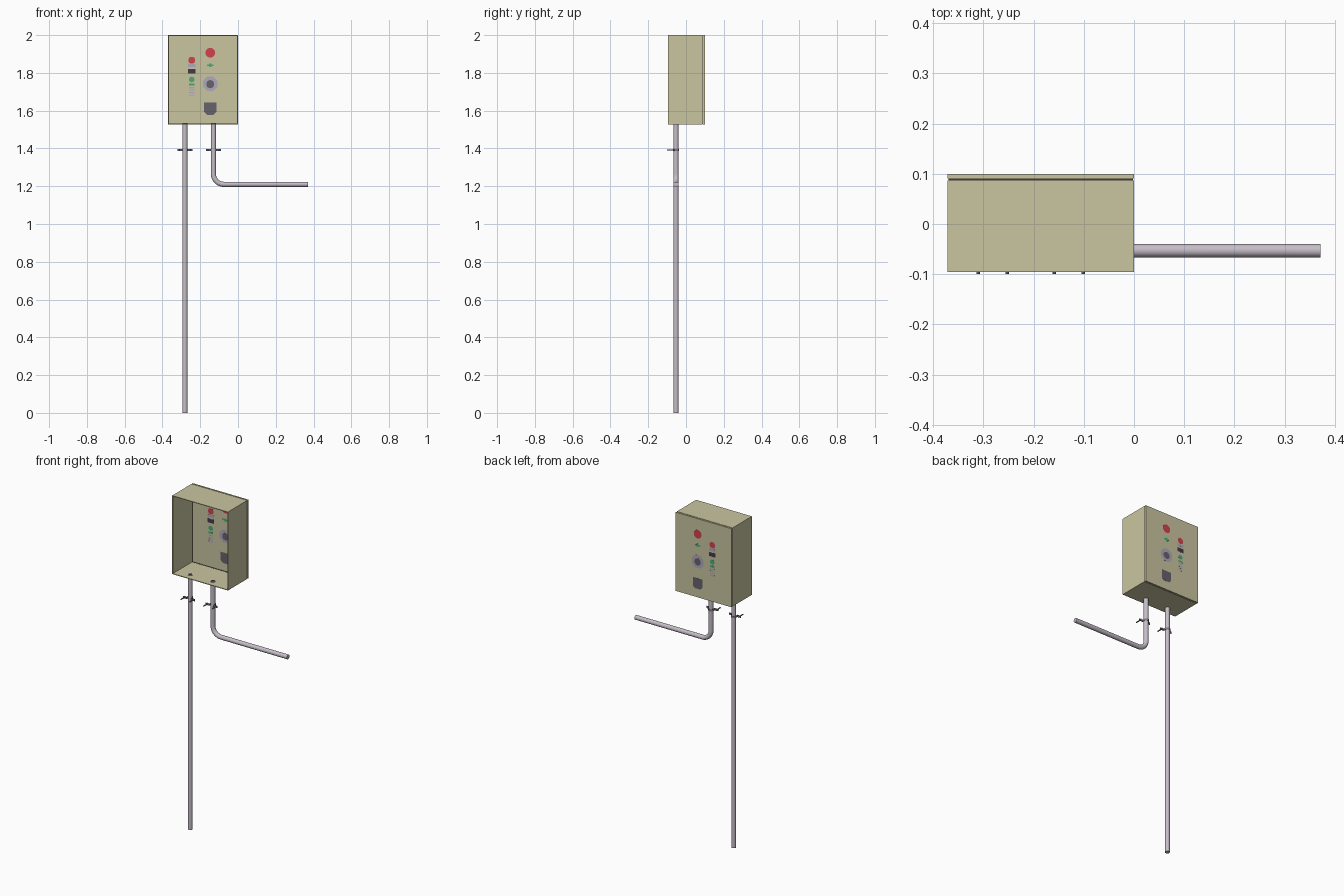
import bpy, bmesh, math
from mathutils import Vector, Matrix

if "Cube" in bpy.data.objects:
    bpy.data.objects.remove(bpy.data.objects["Cube"])


def mat(name, rgb):
    m = bpy.data.materials.new(name)
    lin = [c / 255 / 12.92 if c < 11 else ((c / 255 + 0.055) / 1.055) ** 2.4 for c in rgb]
    m.diffuse_color = (*lin, 1)
    m.use_nodes = True
    m.node_tree.nodes["Principled BSDF"].inputs["Base Color"].default_value = m.diffuse_color
    return m


KHAKI = mat("khaki paint", (202, 197, 160))
STEEL = mat("pipe steel", (198, 189, 200))
CLAMP = mat("clamp grey", (128, 122, 128))
DARK = mat("dark gasket", (62, 58, 54))
RED = mat("red button", (208, 66, 78))
GREEN = mat("green lamp", (74, 172, 118))
LIGHT = mat("light grey plate", (176, 170, 186))
SLATE = mat("slate plate", (102, 98, 108))
BLACK = mat("dark control", (66, 58, 76))


def finish(bm, name, m, smooth=False):
    bmesh.ops.recalc_face_normals(bm, faces=bm.faces)
    me = bpy.data.meshes.new(name)
    bm.to_mesh(me)
    bm.free()
    o = bpy.data.objects.new(name, me)
    bpy.context.collection.objects.link(o)
    me.materials.append(m)
    if smooth:
        shade(o)
    return o


def shade(o):
    bpy.ops.object.select_all(action='DESELECT')
    o.select_set(True)
    bpy.context.view_layer.objects.active = o
    bpy.ops.object.shade_smooth_by_angle(angle=math.radians(40))


def prism(name, pts, y0, y1, m):
    """Outline in x and z, extruded along y."""
    bm = bmesh.new()
    f = bm.faces.new([bm.verts.new((x, y0, z)) for x, z in pts])
    r = bmesh.ops.extrude_face_region(bm, geom=[f])
    bmesh.ops.translate(bm, vec=(0, y1 - y0, 0),
                        verts=[v for v in r["geom"] if isinstance(v, bmesh.types.BMVert)])
    return finish(bm, name, m)


def rect(x0, x1, z0, z1):
    return [(x0, z0), (x1, z0), (x1, z1), (x0, z1)]


def ring(cx, cz, r, n):
    return [(cx + r * math.cos(2 * math.pi * (i + .5) / n),
             cz + r * math.sin(2 * math.pi * (i + .5) / n)) for i in range(n)]


def frame(name, x0, x1, z0, z1, y0, y1, t, m):
    """Open rectangular sleeve with wall thickness t."""
    bm = bmesh.new()
    loops = []
    for y, d in ((y0, 0), (y1, 0), (y1, t), (y0, t)):
        loops.append([bm.verts.new((x, y, z)) for x, z in rect(x0 + d, x1 - d, z0 + d, z1 - d)])
    for a, b in zip(loops, loops[1:] + loops[:1]):
        for i in range(4):
            j = (i + 1) % 4
            bm.faces.new((a[i], a[j], b[j], b[i]))
    return finish(bm, name, m)


def cylinder(name, p, q, r, m, n=16):
    p, q = Vector(p), Vector(q)
    bm = bmesh.new()
    rot = (q - p).to_track_quat('Z', 'Y').to_matrix().to_4x4()
    bmesh.ops.create_cone(bm, cap_ends=True, segments=n, radius1=r, radius2=r,
                          depth=(q - p).length, matrix=Matrix.Translation((p + q) / 2) @ rot)
    return finish(bm, name, m, True)


# Cabinet: sleeve open at the front, dark seal, door closing the rear
X0, X1, Z0, Z1 = -0.371, 0.0, 1.527, 2.0
frame("cabinet_shell", X0, X1, Z0, Z1, -0.096, 0.087, 0.004, KHAKI)
frame("door_seal", X0 + .002, X1 - .002, Z0 + .002, Z1 - .002, 0.087, 0.0915, 0.003, DARK)
D0, D1 = 0.0908, 0.0993
prism("door", rect(X0, X1, Z0, Z1), D0, D1, KHAKI)


# Controls: thin plates showing on both door faces
def control(name, pts, m, layer=1):
    e = 0.00035 * layer
    prism(name, pts, D0 - e, D1 + e, m)


def plate(name, cx, cz, w, h, m, layer=1):
    control(name, rect(cx - w / 2, cx + w / 2, cz - h / 2, cz + h / 2), m, layer)


CX = -0.147
control("stop_button", ring(CX, 1.907, 0.026, 16), RED)
plate("lamp_bar", CX, 1.84, 0.036, 0.008, GREEN)
plate("lamp_centre", CX, 1.84, 0.014, 0.02, GREEN, 2)
control("dial_plate", ring(CX, 1.742, 0.042, 8), LIGHT)
control("dial_knob", ring(CX, 1.74, 0.022, 10), SLATE, 2)
control("socket_cover", [(CX - .032, 1.642), (CX - .032, 1.592), (CX - .018, 1.578),
                         (CX + .018, 1.578), (CX + .032, 1.592), (CX + .032, 1.642)], SLATE)
SX = -0.245
control("small_red_button", ring(SX, 1.867, 0.019, 12), RED)
plate("button_label", SX, 1.838, 0.042, 0.016, LIGHT)
plate("switch", SX, 1.809, 0.042, 0.024, BLACK)
control("green_button", ring(SX, 1.765, 0.015, 10), GREEN)
plate("green_strip", SX, 1.738, 0.03, 0.012, GREEN)
for i in range(4):
    plate(f"label_slot_{i + 1}", SX, 1.722 - i * 0.013, 0.03, 0.007, LIGHT)

# Conduits
PY, PR = -0.053, 0.0135
LX, RX, BZ, BR = -0.281, -0.13, 1.21, 0.055


def pipe(name, pts):
    cu = bpy.data.curves.new(name, 'CURVE')
    cu.dimensions = '3D'
    cu.bevel_depth, cu.bevel_resolution, cu.use_fill_caps = PR, 6, True
    s = cu.splines.new('POLY')
    s.points.add(len(pts) - 1)
    for p, (x, z) in zip(s.points, pts):
        p.co = (x, PY, z, 1)
    cu.materials.append(STEEL)
    o = bpy.data.objects.new(name, cu)
    bpy.context.collection.objects.link(o)
    bpy.ops.object.select_all(action='DESELECT')
    o.select_set(True)
    bpy.context.view_layer.objects.active = o
    bpy.ops.object.convert(target='MESH')
    shade(bpy.context.view_layer.objects.active)


TOP = Z0 + 0.007
bend = [(RX + BR - BR * math.cos(a), BZ + BR - BR * math.sin(a))
        for a in [math.pi / 2 * i / 10 for i in range(11)]]
pipe("straight_conduit", [(LX, 0), (LX, TOP)])
pipe("bent_conduit", [(RX, TOP)] + bend + [(0.371, BZ)])

# Saddle clamps with bolts, and the dark pipe mouths inside the cabinet
CZ, H, R = 1.392, 0.012, 0.0145
for side, x in (("left", LX), ("right", RX)):
    path = [(-0.039, -0.013), (-R, -0.013)]
    path += [(-R * math.cos(math.pi * i / 10), R * math.sin(math.pi * i / 10)) for i in range(11)]
    path += [(R, -0.013), (0.039, -0.013)]
    bm = bmesh.new()
    cols = [[bm.verts.new((x + a, PY + b, CZ + s * H / 2)) for s in (-1, 1)] for a, b in path]
    for a, b in zip(cols, cols[1:]):
        bm.faces.new((a[0], b[0], b[1], a[1]))
    strap = finish(bm, f"{side}_clamp", CLAMP)
    mod = strap.modifiers.new("thickness", 'SOLIDIFY')
    mod.thickness, mod.offset = 0.003, 0
    for i, dx in enumerate((-0.029, 0.029)):
        cylinder(f"{side}_bolt_{i + 1}", (x + dx, -0.1, CZ), (x + dx, PY - 0.011, CZ), 0.0035, CLAMP, 8)
        cylinder(f"{side}_bolt_head_{i + 1}", (x + dx, PY - 0.012, CZ), (x + dx, PY - 0.007, CZ), 0.006, CLAMP, 6)
    cylinder(f"{side}_pipe_mouth", (x, PY, TOP - .002), (x, PY, TOP + .0005), 0.0105, DARK)
